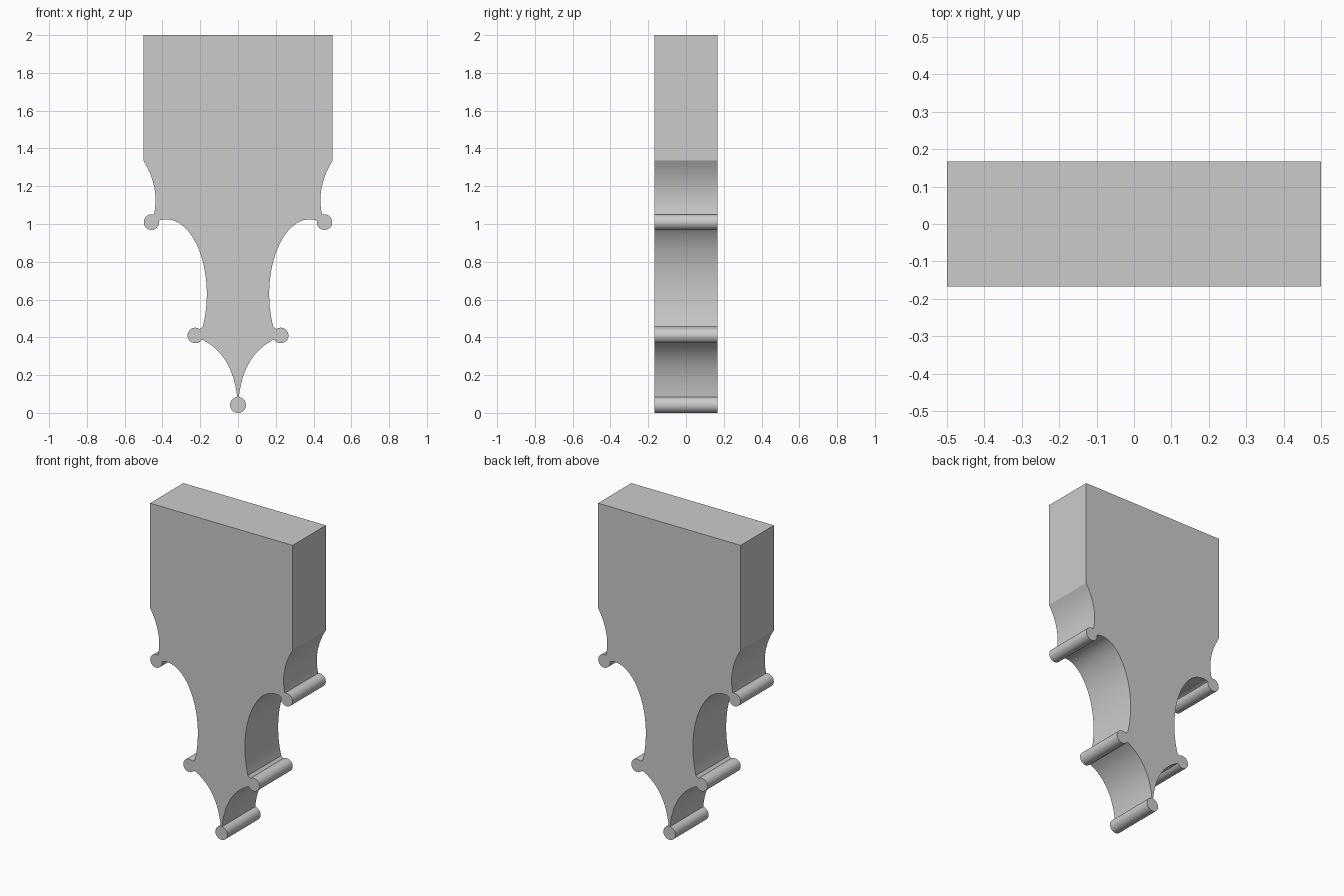
import bpy, bmesh
from math import radians, cos, sin

if "Cube" in bpy.data.objects:
    bpy.data.objects.remove(bpy.data.objects["Cube"])

DEPTH = 0.333
R = 0.041


def arc(cx, cz, rx, rz, a0, a1, n):
    """Points on an elliptical arc from angle a0 to a1 (degrees)."""
    return [(cx + rx * cos(radians(a0 + (a1 - a0) * i / n)),
             cz + rz * sin(radians(a0 + (a1 - a0) * i / n))) for i in range(n + 1)]


def bezier(p, c, q, n):
    """Points on a quadratic curve from p to q, without the last one."""
    pts = []
    for i in range(n):
        t = i / n
        pts.append(tuple((1 - t) ** 2 * a + 2 * t * (1 - t) * b + t * t * d
                         for a, b, d in zip(p, c, q)))
    return pts


# right half of the outline, from the top corner down to the tip
upper_bead = arc(0.458, 1.01, R, R, 108, -190, 32)
lower_bead = arc(0.226, 0.41, R, R, 125, -150, 32)
tip_bead = arc(0, 0.042, 0.042, 0.042, 84, -90, 20)

half = [(0.5, 2.0)]
half += bezier((0.5, 1.335), (0.412, 1.19), upper_bead[0], 14)   # shoulder scoop
half += upper_bead
half += arc(0.38, 0.63, 0.215, 0.395, 82, 206, 36)               # large side scoop
half += lower_bead
half += bezier((0.19, 0.388), (0.03, 0.31), tip_bead[0], 16)     # lower scoop
half += tip_bead[:-1]

# mirror the half outline and extrude it through the depth
outline = half + [(0.0, 0.0)] + [(-x, z) for x, z in reversed(half)]
bm = bmesh.new()
face = bm.faces.new([bm.verts.new((x, -DEPTH / 2, z)) for x, z in outline])
ext = bmesh.ops.extrude_face_region(bm, geom=[face], use_keep_orig=True)
moved = [v for v in ext["geom"] if isinstance(v, bmesh.types.BMVert)]
bmesh.ops.translate(bm, verts=moved, vec=(0, DEPTH, 0))
bmesh.ops.recalc_face_normals(bm, faces=bm.faces)

mesh = bpy.data.meshes.new("scalloped_bracket")
bm.to_mesh(mesh)
bm.free()
bracket = bpy.data.objects.new("scalloped_bracket", mesh)
bpy.context.collection.objects.link(bracket)

# smooth the curved sides, keep the outline edges crisp
bpy.context.view_layer.objects.active = bracket
bracket.select_set(True)
bpy.ops.object.shade_smooth_by_angle(angle=radians(25))
